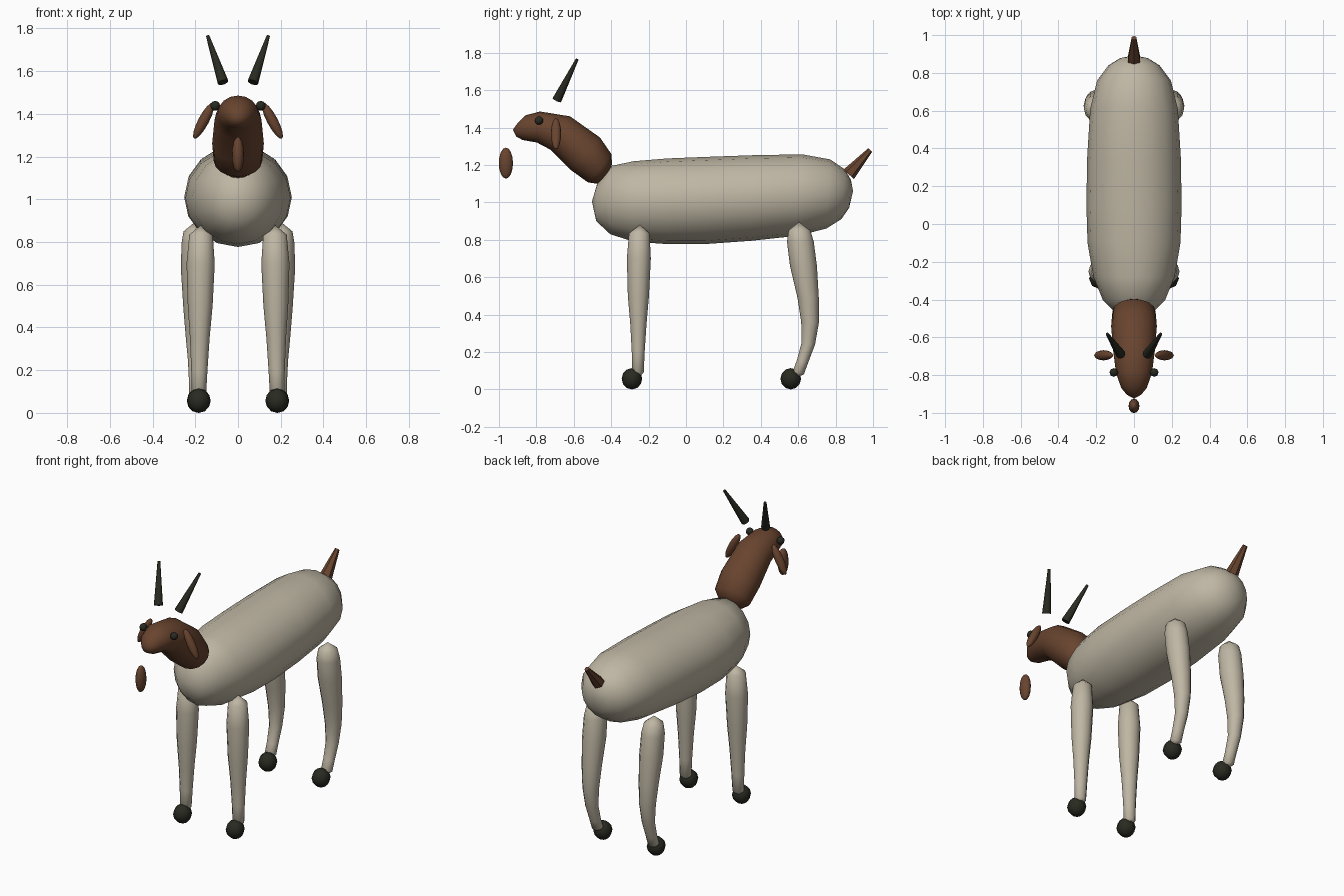
import bpy, bmesh, math
from mathutils import Vector

if "Cube" in bpy.data.objects:
    bpy.data.objects.remove(bpy.data.objects["Cube"], do_unlink=True)


def material(name, rgb):
    mat = bpy.data.materials.new(name)
    mat.use_nodes = True
    mat.diffuse_color = (*rgb, 1)
    mat.node_tree.nodes["Principled BSDF"].inputs["Base Color"].default_value = (*rgb, 1)
    return mat


cream = material("cream_wool", (0.52, 0.47, 0.37))
brown = material("brown_hide", (0.14, 0.058, 0.028))
dark = material("dark_horn", (0.022, 0.023, 0.015))


def finish(name, bm, mat, angle=180):
    """Turn a bmesh into a shaded object."""
    bmesh.ops.recalc_face_normals(bm, faces=bm.faces)
    mesh = bpy.data.meshes.new(name)
    bm.to_mesh(mesh)
    bm.free()
    mesh.materials.append(mat)
    obj = bpy.data.objects.new(name, mesh)
    bpy.context.collection.objects.link(obj)
    bpy.ops.object.select_all(action="DESELECT")
    obj.select_set(True)
    bpy.context.view_layer.objects.active = obj
    bpy.ops.object.shade_smooth_by_angle(angle=math.radians(angle))
    return obj


def loft(name, mat, start, sections, end, sides=16, x=0.0, x_end=None):
    """Skin oval sections (y, z of one edge, y, z of the opposite edge, half width)."""
    bm = bmesh.new()
    x_end = x if x_end is None else x_end
    rings = []
    for i, (y1, z1, y2, z2, half) in enumerate(sections):
        cx = x + (x_end - x) * i / (len(sections) - 1)
        a, b = Vector((cx, y1, z1)), Vector((cx, y2, z2))
        ring = []
        for k in range(sides):
            t = math.tau * k / sides
            p = (a + b) / 2 + (a - b) / 2 * math.cos(t)
            ring.append(bm.verts.new(p + Vector((half * math.sin(t), 0, 0))))
        rings.append(ring)
    for lower, upper in zip(rings, rings[1:]):
        for k in range(sides):
            n = (k + 1) % sides
            bm.faces.new((lower[k], lower[n], upper[n], upper[k]))
    for ring, tip, cx in ((rings[0], start, x), (rings[-1], end, x_end)):
        pole = bm.verts.new((cx, *tip))
        for k in range(sides):
            bm.faces.new((ring[k], ring[(k + 1) % sides], pole))
    return finish(name, bm, mat)


def ball(name, mat, centre, size, tilt=0.0, segments=8, rings=6):
    bm = bmesh.new()
    bmesh.ops.create_uvsphere(bm, u_segments=segments, v_segments=rings, radius=1)
    obj = finish(name, bm, mat)
    obj.location, obj.scale, obj.rotation_euler = centre, size, (0, tilt, 0)
    return obj


def cone(name, mat, base, tip, r_base, r_tip, sides=8):
    base, tip = Vector(base), Vector(tip)
    bm = bmesh.new()
    bmesh.ops.create_cone(bm, cap_ends=True, segments=sides, radius1=r_base,
                          radius2=r_tip, depth=(tip - base).length)
    obj = finish(name, bm, mat, 50)
    obj.location = (base + tip) / 2
    obj.rotation_euler = (tip - base).to_track_quat("Z", "Y").to_euler()
    return obj


# Body
loft("body", cream, (-0.503, 1.005), [
    (-0.475, 1.1, -0.48, 0.9, 0.09),
    (-0.4, 1.195, -0.405, 0.83, 0.165),
    (-0.28, 1.22, -0.28, 0.79, 0.215),
    (-0.1, 1.235, -0.1, 0.777, 0.246),
    (0.1, 1.243, 0.1, 0.777, 0.252),
    (0.35, 1.252, 0.35, 0.795, 0.248),
    (0.62, 1.257, 0.6, 0.822, 0.232),
    (0.77, 1.23, 0.75, 0.86, 0.195),
    (0.85, 1.176, 0.83, 0.91, 0.135),
    (0.882, 1.12, 0.872, 0.97, 0.075),
], (0.893, 1.06))

# Head and neck in one piece
loft("head_and_neck", brown, (-0.925, 1.388), [
    (-0.9, 1.425, -0.907, 1.352, 0.038),
    (-0.86, 1.465, -0.875, 1.334, 0.068),
    (-0.78, 1.486, -0.797, 1.32, 0.095),
    (-0.62, 1.46, -0.727, 1.283, 0.11),
    (-0.46, 1.347, -0.62, 1.176, 0.121),
    (-0.398, 1.257, -0.524, 1.107, 0.114),
    (-0.396, 1.203, -0.476, 1.1, 0.075),
], (-0.42, 1.135))

# Tail and beard
cone("tail", brown, (0, 0.87, 1.15), (0, 0.985, 1.28), 0.038, 0.014, 6)
ball("beard", brown, (0, -0.963, 1.21), (0.029, 0.038, 0.083), segments=12, rings=8)

front_leg = [
    (-0.305, 0.835, -0.195, 0.835, 0.055),
    (-0.316, 0.7, -0.188, 0.7, 0.066),
    (-0.311, 0.5, -0.198, 0.5, 0.058),
    (-0.298, 0.35, -0.211, 0.35, 0.046),
    (-0.29, 0.2, -0.221, 0.2, 0.038),
    (-0.289, 0.09, -0.226, 0.09, 0.034),
]
back_leg = [
    (0.548, 0.85, 0.665, 0.85, 0.055),
    (0.54, 0.79, 0.683, 0.79, 0.066),
    (0.556, 0.66, 0.7, 0.66, 0.068),
    (0.596, 0.49, 0.71, 0.49, 0.058),
    (0.616, 0.36, 0.711, 0.36, 0.048),
    (0.618, 0.25, 0.69, 0.24, 0.038),
    (0.594, 0.16, 0.652, 0.14, 0.034),
    (0.572, 0.1, 0.63, 0.08, 0.034),
]

# Paired parts
for side, s in (("left", 1), ("right", -1)):
    loft(f"front_leg_{side}", cream, (-0.246, 0.88), front_leg, (-0.26, 0.06),
         12, s * 0.173, s * 0.183)
    loft(f"back_leg_{side}", cream, (0.604, 0.895), back_leg, (0.58, 0.06),
         12, s * 0.2, s * 0.195)
    ball(f"front_hoof_{side}", dark, (s * 0.183, -0.289, 0.057), (0.055, 0.055, 0.057))
    ball(f"back_hoof_{side}", dark, (s * 0.185, 0.56, 0.057), (0.055, 0.055, 0.057))
    ball(f"ear_{side}", brown, (s * 0.161, -0.695, 1.368), (0.025, 0.027, 0.095),
         -s * math.radians(28), 12, 8)
    ball(f"eye_{side}", dark, (s * 0.107, -0.786, 1.438), (0.023, 0.023, 0.023))
    cone(f"horn_{side}", dark, (s * 0.07, -0.69, 1.548), (s * 0.142, -0.582, 1.765),
         0.026, 0.008)
